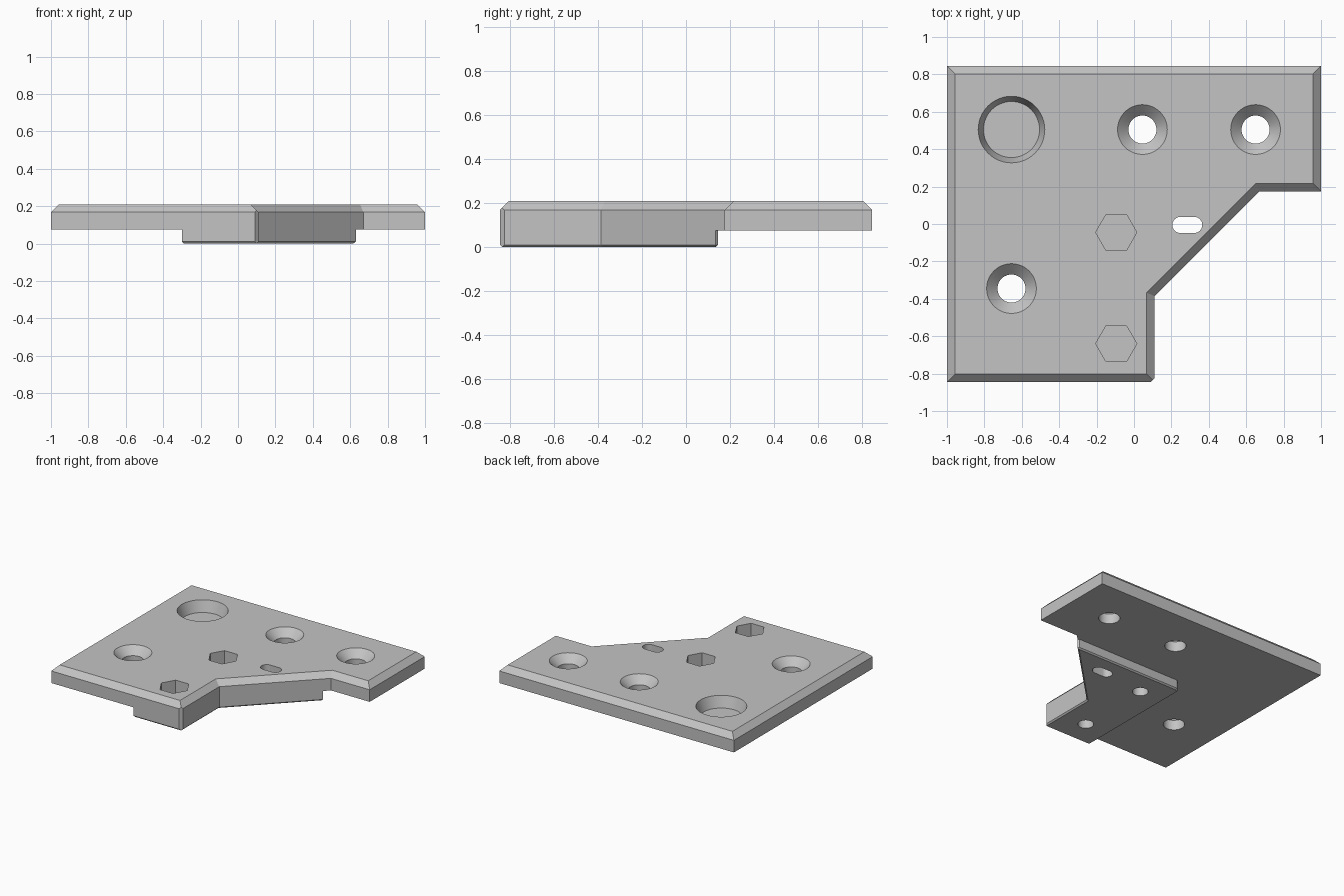
import bpy
import bmesh
from math import cos, sin, pi, radians
from mathutils import Vector

cube = bpy.data.objects.get("Cube")
if cube:
    bpy.data.objects.remove(cube, do_unlink=True)

grey = bpy.data.materials.new("plain grey")
grey.use_nodes = True
colour = (0.55, 0.55, 0.55, 1)
grey.diffuse_color = colour
grey.node_tree.nodes["Principled BSDF"].inputs["Base Color"].default_value = colour

TOP, EDGE, STEP = 0.21, 0.168, 0.075   # top face, chamfer start, plate underside
BELOW, ABOVE = -0.1, 0.3               # reach of the through cutters


def arc(x, y, r, start=0, sweep=360, n=48):
    """Points on an arc; a full circle leaves out the repeated end point."""
    count = n if sweep == 360 else n + 1
    return [(x + r * cos(radians(start + sweep * i / n)),
             y + r * sin(radians(start + sweep * i / n))) for i in range(count)]


def inset(points, d):
    """Mitred inward offset of an anticlockwise outline."""
    result = []
    for i, p in enumerate(points):
        p = Vector(p)
        a = (p - Vector(points[i - 1])).normalized()
        b = (Vector(points[(i + 1) % len(points)]) - p).normalized()
        na, nb = Vector((-a.y, a.x)), Vector((-b.y, b.x))
        result.append(tuple(p + (na + nb) * d / (1 + na.dot(nb))))
    return result


def loft(name, *sections):
    """Closed solid through outlines given as (points, z), from low to high."""
    bm = bmesh.new()
    rings = [[bm.verts.new((x, y, z)) for x, y in pts] for pts, z in sections]
    for low, high in zip(rings, rings[1:]):
        for i in range(len(low)):
            j = (i + 1) % len(low)
            bm.faces.new((low[i], low[j], high[j], high[i]))
    bm.faces.new(rings[0][::-1])
    bm.faces.new(rings[-1])
    bmesh.ops.recalc_face_normals(bm, faces=bm.faces)
    mesh = bpy.data.meshes.new(name)
    bm.to_mesh(mesh)
    bm.free()
    mesh.materials.append(grey)
    obj = bpy.data.objects.new(name, mesh)
    bpy.context.collection.objects.link(obj)
    return obj


def combine(body, tool, operation):
    """Apply a boolean and discard the tool."""
    mod = body.modifiers.new(operation, "BOOLEAN")
    mod.operation, mod.solver, mod.object = operation, "EXACT", tool
    bpy.context.view_layer.objects.active = body
    bpy.ops.object.modifier_apply(modifier=mod.name)
    bpy.data.objects.remove(tool, do_unlink=True)


# Plate with a chamfered top rim
outline = [(-1, -0.845), (0.11, -0.845), (0.11, -0.385), (0.67, 0.175),
           (1, 0.175), (1, 0.845), (-1, 0.845)]
plate = loft("mounting_plate", (outline, STEP), (outline, EDGE),
             (inset(outline, TOP - EDGE), TOP))

# Raised pad on the underside, with rounded back corners and a softened foot
pad_outline = [(-0.3, -0.845), (0.11, -0.845), (0.11, -0.385), (0.63, 0.135),
               (0.62, 0.145)] + arc(-0.26, 0.105, 0.04, 90, 90, 8)
pad = loft("pad", (inset(pad_outline, 0.01), 0), (pad_outline, 0.01),
           (pad_outline, STEP))
combine(plate, pad, "UNION")

# Clipped front corner
clip = [(0.04, -0.895), (0.16, -0.895), (0.16, -0.775)]
cutters = [loft("corner_clip", (clip, BELOW), (clip, ABOVE))]

# Countersunk screw holes
for x, y in ((0.045, 0.505), (0.65, 0.505), (-0.655, -0.345)):
    bore, rim = arc(x, y, 0.075), arc(x, y, 0.133)
    cutters.append(loft("screw_hole", (bore, BELOW), (bore, TOP - 0.058),
                        (rim, TOP), (rim, ABOVE)))

# Shallow round recess with sloping wall
rim = arc(-0.655, 0.505, 0.178)
cutters.append(loft("round_recess", (arc(-0.655, 0.505, 0.15), TOP - 0.085),
                    (rim, TOP), (rim, ABOVE)))

# Hexagonal nut pockets above, closed by a thin web from the bolt holes below
for y in (-0.045, -0.64):
    hexagon, bolt = arc(-0.095, y, 0.11, n=6), arc(-0.095, y, 0.056, n=32)
    cutters.append(loft("nut_pocket", (hexagon, 0.1), (hexagon, ABOVE)))
    cutters.append(loft("bolt_hole", (bolt, BELOW), (bolt, 0.085)))

# Slot through plate and pad
slot = arc(0.322, -0.005, 0.043, -90, 180, 16) + arc(0.248, -0.005, 0.043, 90, 180, 16)
cutters.append(loft("slot", (slot, BELOW), (slot, ABOVE)))

for cutter in cutters:
    combine(plate, cutter, "DIFFERENCE")

# Smooth bores, crisp edges
bpy.ops.object.select_all(action="DESELECT")
plate.select_set(True)
bpy.context.view_layer.objects.active = plate
bpy.ops.object.shade_smooth_by_angle(angle=pi / 8)
